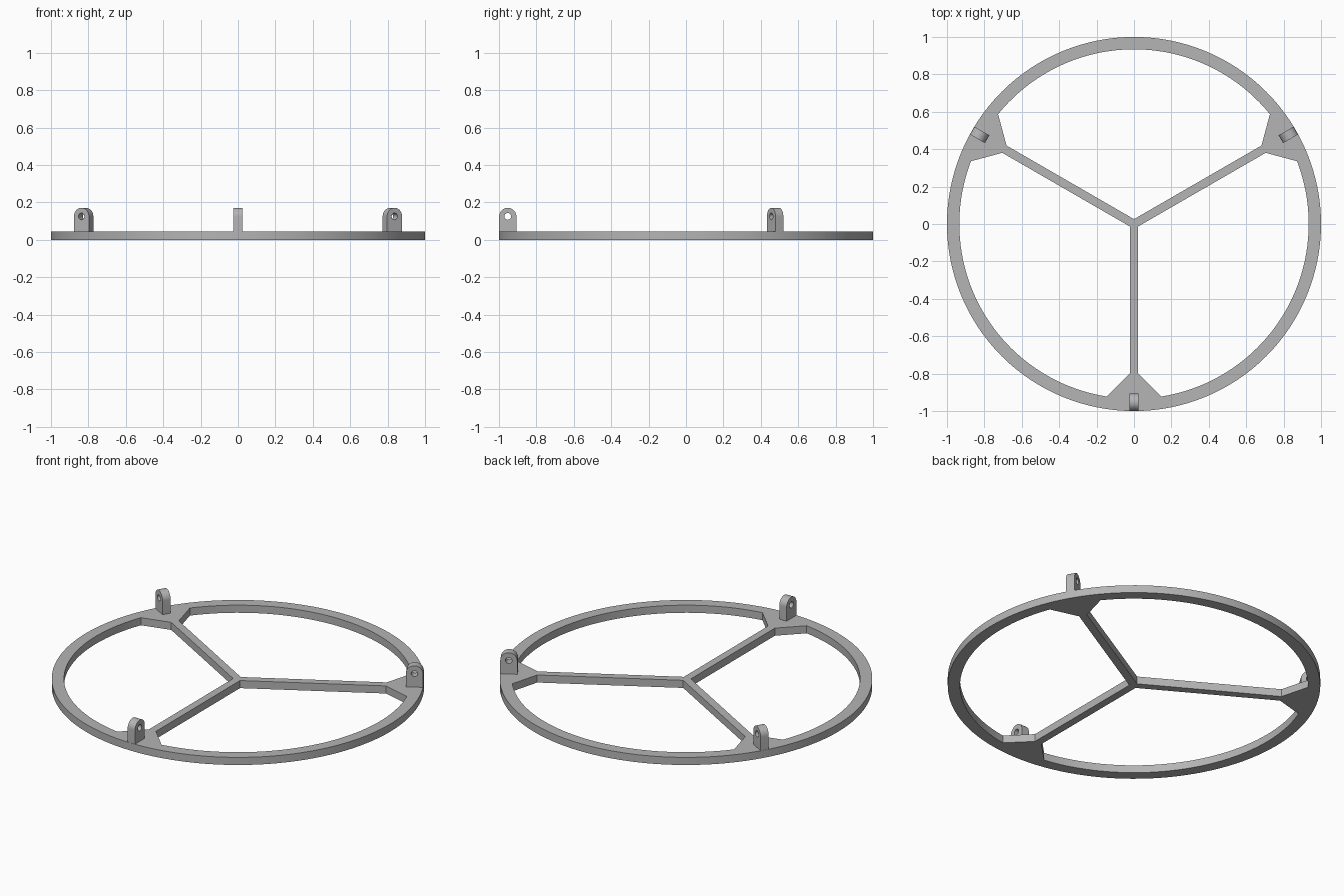
import bpy
import bmesh
from math import sin, cos, pi, radians, atan2, hypot
from mathutils import Matrix

cube = bpy.data.objects.get("Cube")
if cube:
    bpy.data.objects.remove(cube, do_unlink=True)

GREY = (0.46, 0.46, 0.46, 1)
grey = bpy.data.materials.new("plain grey")
grey.use_nodes = True
grey.diffuse_color = GREY
grey.node_tree.nodes["Principled BSDF"].inputs["Base Color"].default_value = GREY

HEIGHT = 0.045       # thickness of the frame
HALF_SPOKE = 0.0225
INNER = 0.934        # inner radius of the rim


def arc(cx, cy, r, start, end, steps):
    """Points along an arc, both ends included."""
    angles = [start + (end - start) * i / steps for i in range(steps + 1)]
    return [(cx + r * cos(a), cy + r * sin(a)) for a in angles]


def turn(points, a):
    return [(x * cos(a) - y * sin(a), x * sin(a) + y * cos(a)) for x, y in points]


def plate(name, outlines, thickness, matrix):
    """Flat plate with holes, extruded evenly about its own plane."""
    curve = bpy.data.curves.new(name, 'CURVE')
    curve.dimensions = '2D'
    curve.fill_mode = 'BOTH'
    curve.extrude = thickness / 2
    for pts in outlines:
        spline = curve.splines.new('POLY')
        spline.points.add(len(pts) - 1)
        for p, (x, y) in zip(spline.points, pts):
            p.co = (x, y, 0, 1)
        spline.use_cyclic_u = True
    temp = bpy.data.objects.new(name, curve)
    bpy.context.collection.objects.link(temp)
    bpy.context.view_layer.update()
    mesh = bpy.data.meshes.new_from_object(
        temp.evaluated_get(bpy.context.evaluated_depsgraph_get()))
    bpy.data.objects.remove(temp, do_unlink=True)

    bm = bmesh.new()
    bm.from_mesh(mesh)
    bmesh.ops.remove_doubles(bm, verts=bm.verts, dist=0.0001)
    bmesh.ops.recalc_face_normals(bm, faces=bm.faces)
    bm.transform(matrix)
    bm.to_mesh(mesh)
    bm.free()

    mesh.materials.clear()
    mesh.materials.append(grey)
    obj = bpy.data.objects.new(name, mesh)
    bpy.context.collection.objects.link(obj)
    bpy.ops.object.select_all(action='DESELECT')
    obj.select_set(True)
    bpy.context.view_layer.objects.active = obj
    bpy.ops.object.shade_smooth_by_angle(angle=radians(30))
    return obj


# Opening between two spokes, symmetric about the -30 degree line
gusset_x = 0.145
gusset_y = -(INNER ** 2 - gusset_x ** 2) ** 0.5
side = [(HALF_SPOKE, -0.8), (gusset_x, gusset_y)]
start = atan2(gusset_y, gusset_x)
end = -pi / 3 - start


def mirrored(p):
    r, a = hypot(*p), -pi / 3 - atan2(p[1], p[0])
    return (r * cos(a), r * sin(a))


apex = HALF_SPOKE / sin(pi / 3)
opening = [(apex * cos(pi / 6), -apex * sin(pi / 6)), side[0]]
opening += arc(0, 0, INNER, start, end, 40)
opening.append(mirrored(side[0]))

# Rim, gussets and spokes in one plate
rim = arc(0, 0, 1, 0, 2 * pi, 128)[:-1]
openings = [turn(opening, k * 2 * pi / 3) for k in range(3)]
plate("wheel_frame", [rim] + openings, HEIGHT, Matrix.Translation((0, 0, HEIGHT / 2)))

# Upright round-topped lugs with a pin hole, one at each spoke end
LUG_R, LUG_U, LUG_Z = 0.046, 0.953, 0.125
lug = [(LUG_U - LUG_R, 0.04), (LUG_U + LUG_R, 0.04)]
lug += arc(LUG_U, LUG_Z, LUG_R, 0, pi, 20)
hole = arc(LUG_U, LUG_Z, 0.018, 0, 2 * pi, 24)[:-1]
upright = Matrix.Rotation(pi / 2, 4, 'X')
for name, angle in (("front_lug", -90), ("left_lug", 30), ("right_lug", 150)):
    plate(name, [lug, hole], 0.048, Matrix.Rotation(radians(angle), 4, 'Z') @ upright)
